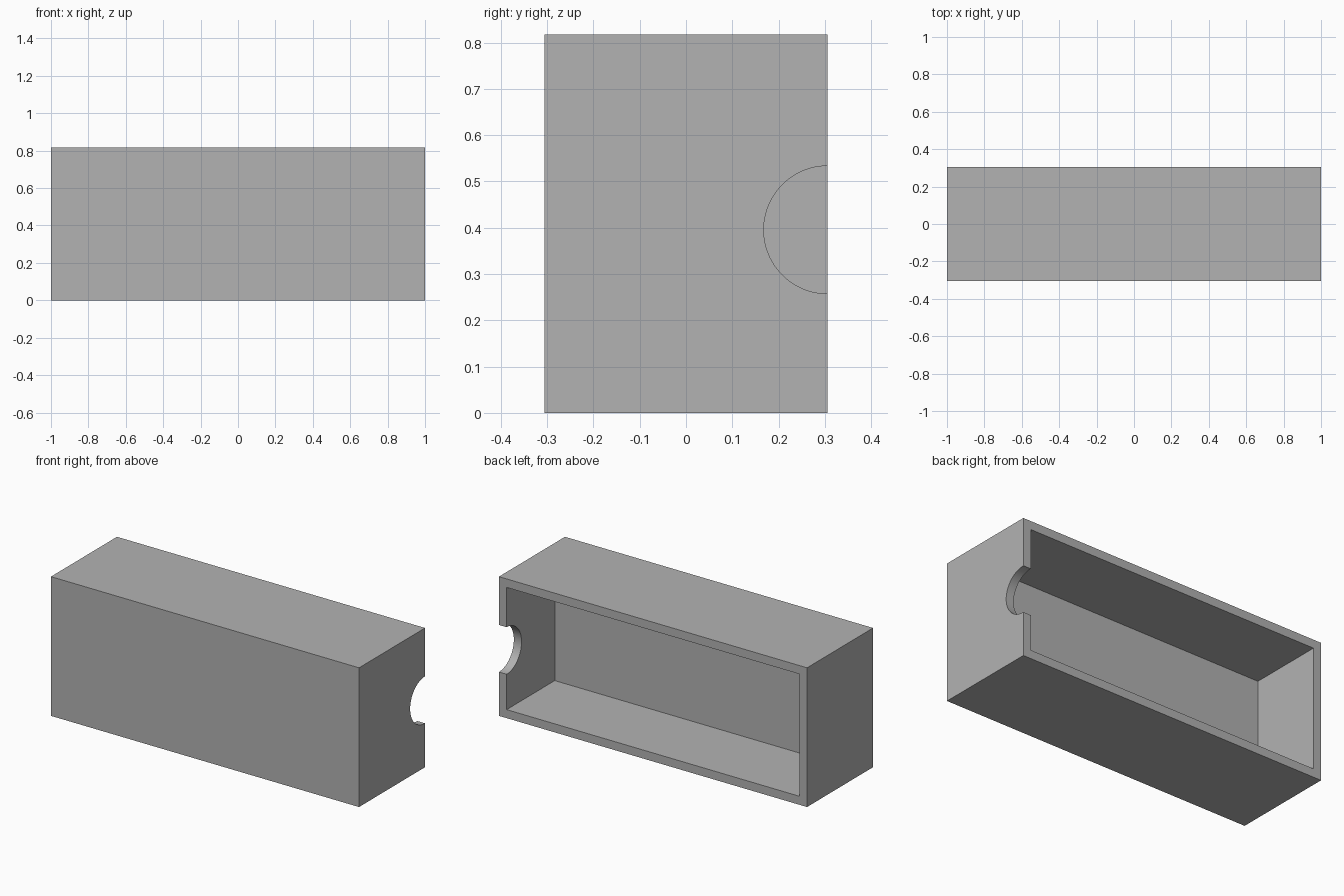
import bpy
import bmesh
from math import pi
from mathutils import Matrix, Vector

cube = bpy.data.objects.get("Cube")
if cube:
    bpy.data.objects.remove(cube, do_unlink=True)

LENGTH, DEPTH, HEIGHT = 2.0, 0.612, 0.817
WALL, CAVITY = 0.05, 0.446
NOTCH_RADIUS, NOTCH_Z = 0.138, 0.3955

grey = bpy.data.materials.new("plain grey")
grey.use_nodes = True
grey.diffuse_color = (0.448, 0.448, 0.448, 1)
grey.node_tree.nodes["Principled BSDF"].inputs["Base Color"].default_value = grey.diffuse_color


def make_object(name, bm):
    bmesh.ops.recalc_face_normals(bm, faces=bm.faces)
    mesh = bpy.data.meshes.new(name)
    bm.to_mesh(mesh)
    bm.free()
    mesh.materials.append(grey)
    obj = bpy.data.objects.new(name, mesh)
    bpy.context.collection.objects.link(obj)
    return obj


# Box, hollowed from its back face, with a thick front wall
bm = bmesh.new()
bmesh.ops.create_cube(bm, size=1)
bmesh.ops.scale(bm, vec=(LENGTH, DEPTH, HEIGHT), verts=bm.verts)
bmesh.ops.translate(bm, vec=(0, 0, HEIGHT / 2), verts=bm.verts)
bm.normal_update()
back = max(bm.faces, key=lambda f: f.normal.y)
bmesh.ops.inset_individual(bm, faces=[back], thickness=WALL, use_even_offset=True)
floor = bmesh.ops.extrude_discrete_faces(bm, faces=[back])["faces"][0]
bmesh.ops.translate(bm, vec=(0, -CAVITY, 0), verts=floor.verts)
box = make_object("open_box", bm)

# Round cutter for the finger notch in the left end wall
bm = bmesh.new()
bmesh.ops.create_cone(bm, cap_ends=True, segments=96, depth=4 * WALL,
                      radius1=NOTCH_RADIUS, radius2=NOTCH_RADIUS,
                      matrix=Matrix.Translation(Vector((LENGTH / 2, DEPTH / 2, NOTCH_Z)))
                      @ Matrix.Rotation(pi / 2, 4, "Y"))
cutter = make_object("notch_cutter", bm)
cutter.hide_render = True

notch = box.modifiers.new("notch", "BOOLEAN")
notch.operation = "DIFFERENCE"
notch.solver = "EXACT"
notch.object = cutter

# Apply the cut, then smooth only the curved notch
bpy.ops.object.select_all(action="DESELECT")
box.select_set(True)
bpy.context.view_layer.objects.active = box
bpy.ops.object.modifier_apply(modifier=notch.name)
bpy.data.objects.remove(cutter, do_unlink=True)
bpy.ops.object.shade_smooth_by_angle(angle=pi / 6)
